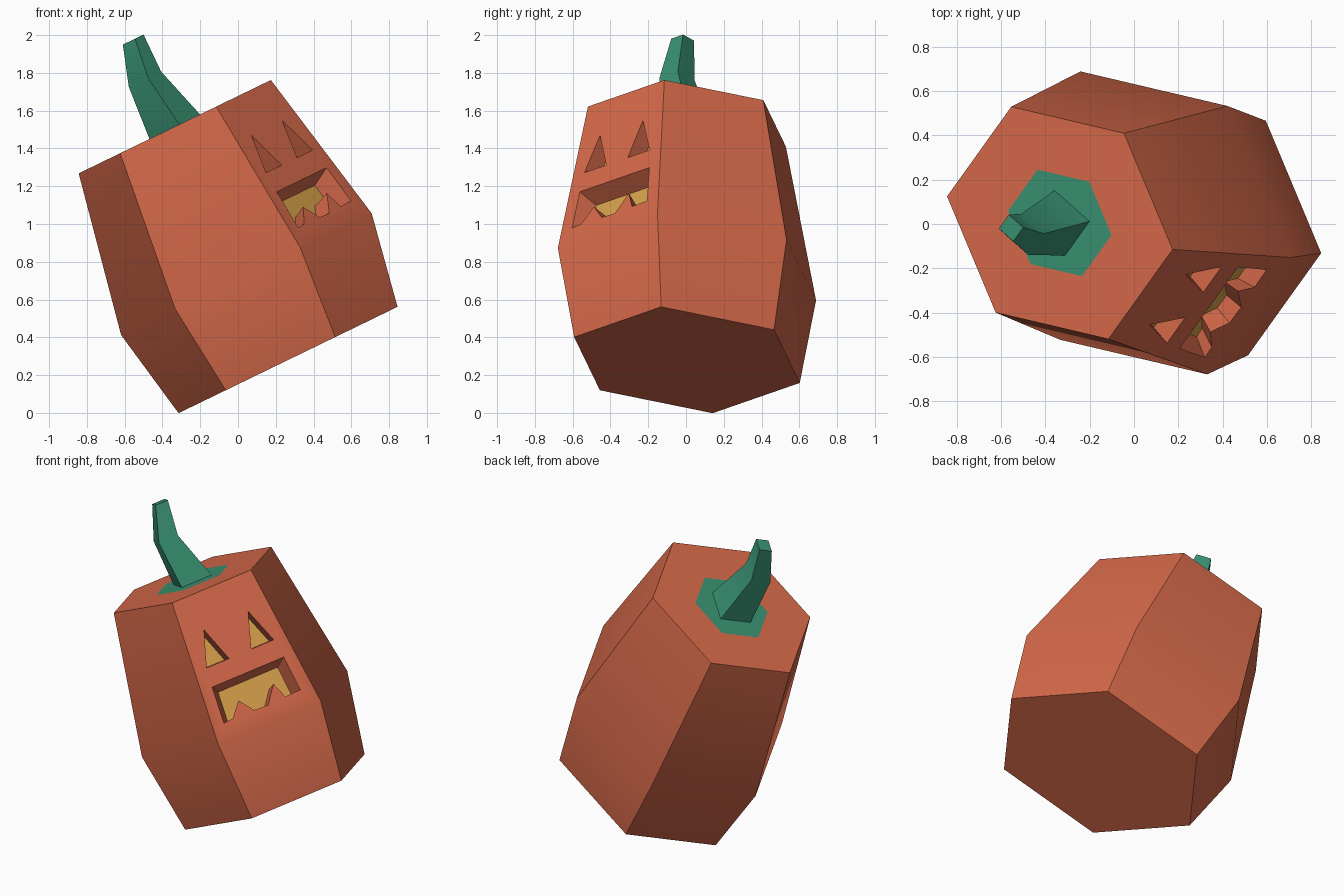
import bpy, bmesh, math
from mathutils import Matrix, Vector

if "Cube" in bpy.data.objects:
    bpy.data.objects.remove(bpy.data.objects["Cube"])

# Whole model is built upright in a local frame, then leaned and turned
LEAN = (Matrix.Translation((0.265, 0.005, 0.28))
        @ Matrix.Rotation(math.radians(-25.9), 4, 'Y')
        @ Matrix.Rotation(math.radians(51.5), 4, 'Z'))


def material(name, rgb):
    m = bpy.data.materials.new(name)
    m.diffuse_color = (*rgb, 1)
    m.use_nodes = True
    m.node_tree.nodes["Principled BSDF"].inputs["Base Color"].default_value = m.diffuse_color
    return m


ORANGE = material("orange skin", (0.66, 0.140, 0.067))
YELLOW = material("yellow glow", (0.665, 0.35, 0.069))
GREEN = material("green stem", (0.04, 0.28, 0.165))


def loft(bm, rings, end_material=0):
    """Bridge equal-length rings of points and cap both ends."""
    vs = [[bm.verts.new(p) for p in r] for r in rings]
    n = len(vs[0])
    for a, b in zip(vs, vs[1:]):
        for i in range(n):
            bm.faces.new((a[i], a[(i + 1) % n], b[(i + 1) % n], b[i]))
    bm.faces.new(vs[0][::-1])
    bm.faces.new(vs[-1]).material_index = end_material


def make_object(name, bm, mats):
    bmesh.ops.recalc_face_normals(bm, faces=bm.faces)
    bm.transform(LEAN)
    me = bpy.data.meshes.new(name)
    bm.to_mesh(me)
    bm.free()
    for m in mats:
        me.materials.append(m)
    ob = bpy.data.objects.new(name, me)
    bpy.context.collection.objects.link(ob)
    return ob


def smooth(ob):
    bpy.ops.object.select_all(action='DESELECT')
    ob.select_set(True)
    bpy.context.view_layer.objects.active = ob
    bpy.ops.object.shade_smooth_by_angle(angle=math.radians(30))


# Pumpkin body: stretched hexagon rings, green patch inset in the top
def hexagon(r, z):
    return [(r * math.cos(k * math.pi / 3), r * 1.155 * math.sin(k * math.pi / 3), z)
            for k in range(6)]


bm = bmesh.new()
loft(bm, [hexagon(0.589, 0), hexagon(0.674, 0.505), hexagon(0.517, 1.373),
          hexagon(0.237, 1.373)], end_material=2)
body = make_object("pumpkin_body", bm, [ORANGE, YELLOW, GREEN])


# Carved pockets: outlines on the upper front face, tapering inwards
def on_face(x, z):
    return Vector((x, -0.674 + 0.181 * (z - 0.505), z))


def pocket(bm, outline, scale, drop, depth=0.1):
    cx = sum(p[0] for p in outline) / len(outline)
    cz = (min(p[1] for p in outline) + max(p[1] for p in outline)) / 2
    inward = Vector((0, 0.984, -0.178)) * depth
    face = [on_face(*p) for p in outline]
    inner = [on_face(cx + (x - cx) * scale, cz + (z - cz) * scale - drop) + inward
             for x, z in outline]
    outer = [f + (f - i) * 0.4 for f, i in zip(face, inner)]
    loft(bm, [outer, inner], end_material=1)


bm = bmesh.new()
for s in (-1, 1):
    pocket(bm, [(s * 0.145, 1.155), (s * 0.22, 0.943), (s * 0.073, 0.943)], 0.85, 0.01)
mouth = [(-0.235, 0.827), (-0.255, 0.605), (-0.195, 0.61), (-0.12, 0.695),
         (-0.055, 0.607), (0.035, 0.603), (0.114, 0.705), (0.15, 0.61),
         (0.25, 0.612), (0.235, 0.827)]
pocket(bm, mouth, 0.83, 0.02)
cutter = make_object("face_cutter", bm, [ORANGE, YELLOW, GREEN])
cutter.hide_render = True

cut = body.modifiers.new("carving", 'BOOLEAN')
cut.operation = 'DIFFERENCE'
cut.solver = 'EXACT'
cut.object = cutter
bpy.context.view_layer.objects.active = body
bpy.ops.object.modifier_apply(modifier=cut.name)
bpy.data.objects.remove(cutter)
smooth(body)

# Bent four-sided stem: centre x, y, height and half sizes per ring
bm = bmesh.new()
loft(bm, [[(x + a * hx, y + b * hy, z) for a, b in ((-1, -1), (1, -1), (1, 1), (-1, 1))]
          for x, y, z, hx, hy in ((0, 0, 1.373, 0.098, 0.112),
                                  (-0.061, -0.007, 1.667, 0.062, 0.072),
                                  (-0.016, -0.017, 1.884, 0.040, 0.046))])
smooth(make_object("stem", bm, [GREEN]))
